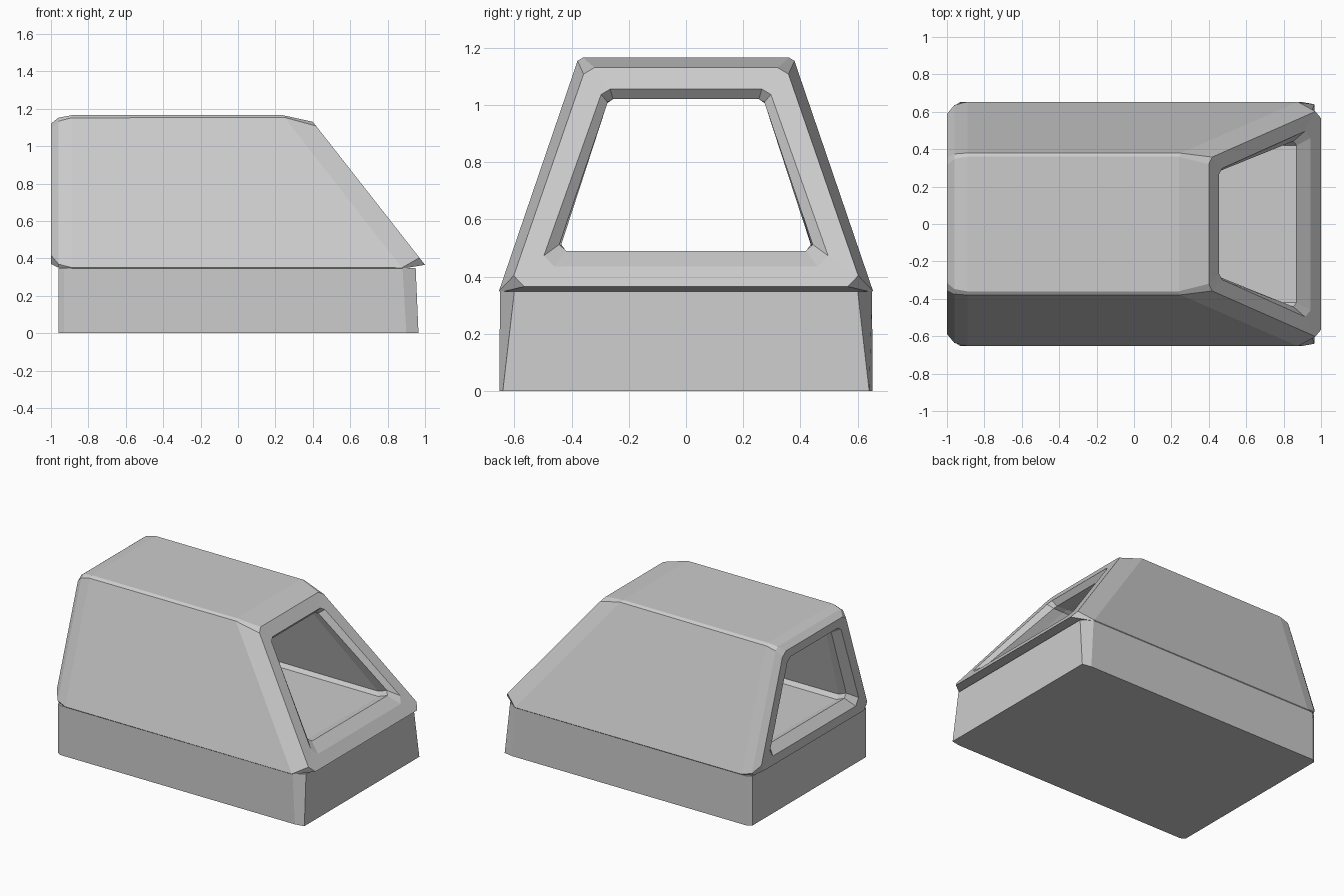
import bpy, bmesh
from mathutils import Vector

if "Cube" in bpy.data.objects:
    bpy.data.objects.remove(bpy.data.objects["Cube"])


def finish(name, loops, cyclic):
    """Skin equal-length point loops into one flat-shaded mesh."""
    bm = bmesh.new()
    rings = [[bm.verts.new(p) for p in loop] for loop in loops]
    pairs = list(zip(rings, rings[1:]))
    if cyclic:
        pairs.append((rings[-1], rings[0]))
    else:
        bm.faces.new(rings[0])
        bm.faces.new(rings[-1])
    for a, b in pairs:
        n = len(a)
        for i in range(n):
            j = (i + 1) % n
            bm.faces.new((a[i], a[j], b[j], b[i]))
    bmesh.ops.recalc_face_normals(bm, faces=bm.faces)
    me = bpy.data.meshes.new(name)
    bm.to_mesh(me)
    bm.free()
    ob = bpy.data.objects.new(name, me)
    bpy.context.collection.objects.link(ob)
    return ob


def clipped(corners, cuts):
    """Polygon loop with every corner cut off by the given distance."""
    pts = [Vector(c) for c in corners]
    out = []
    for i, p in enumerate(pts):
        for q in (pts[i - 1], pts[(i + 1) % len(pts)]):
            out.append(p + (q - p).normalized() * cuts[i])
    return out


def section(xb, yb, zb, cb, xt, yt, zt, ct):
    """Trapezoid section: bottom x, half width, z, corner cut, then the top."""
    return clipped([(xb, -yb, zb), (xb, yb, zb), (xt, yt, zt), (xt, -yt, zt)],
                   (cb, cb, ct, ct))


# Hollow cabin: slanted front rim, interior tunnel, upright back rim
cabin = [
    # front rim, outside to inside
    (.88, .655, .345, .006, .24, .375, 1.165, .015),
    (1.0, .615, .365, .05, .40, .350, 1.13, .03),
    (.945, .510, .435, .05, .455, .290, 1.055, .025),
    (.87, .450, .490, .03, .425, .270, 1.02, .015),
    (.80, .450, .465, .03, .33, .285, 1.035, .02),
    # back rim, inside to outside
    (-.88, .450, .465, .03, -.88, .285, 1.035, .02),
    (-.94, .450, .490, .03, -.94, .270, 1.02, .015),
    (-1.0, .510, .435, .05, -1.0, .290, 1.06, .025),
    (-1.0, .605, .370, .05, -1.0, .345, 1.12, .03),
    (-.96, .643, .350, .02, -.96, .368, 1.152, .02),
    (-.89, .655, .345, .006, -.89, .375, 1.165, .015),
]
finish("cabin_shell", [section(*s) for s in cabin], True)


# Base plinth with corner facets that widen upward
def plan(z, back, front, y, dx, dy):
    return [(back, -y + .02, z), (back + .03, -y, z), (front - dx, -y, z), (front, -y + dy, z),
            (front, y - dy, z), (front - dx, y, z), (back + .03, y, z), (back, y - .02, z)]


finish("base", [plan(0, -.96, .965, .652, .065, .012),
                plan(.347, -.96, .95, .65, .07, .05)], False)
